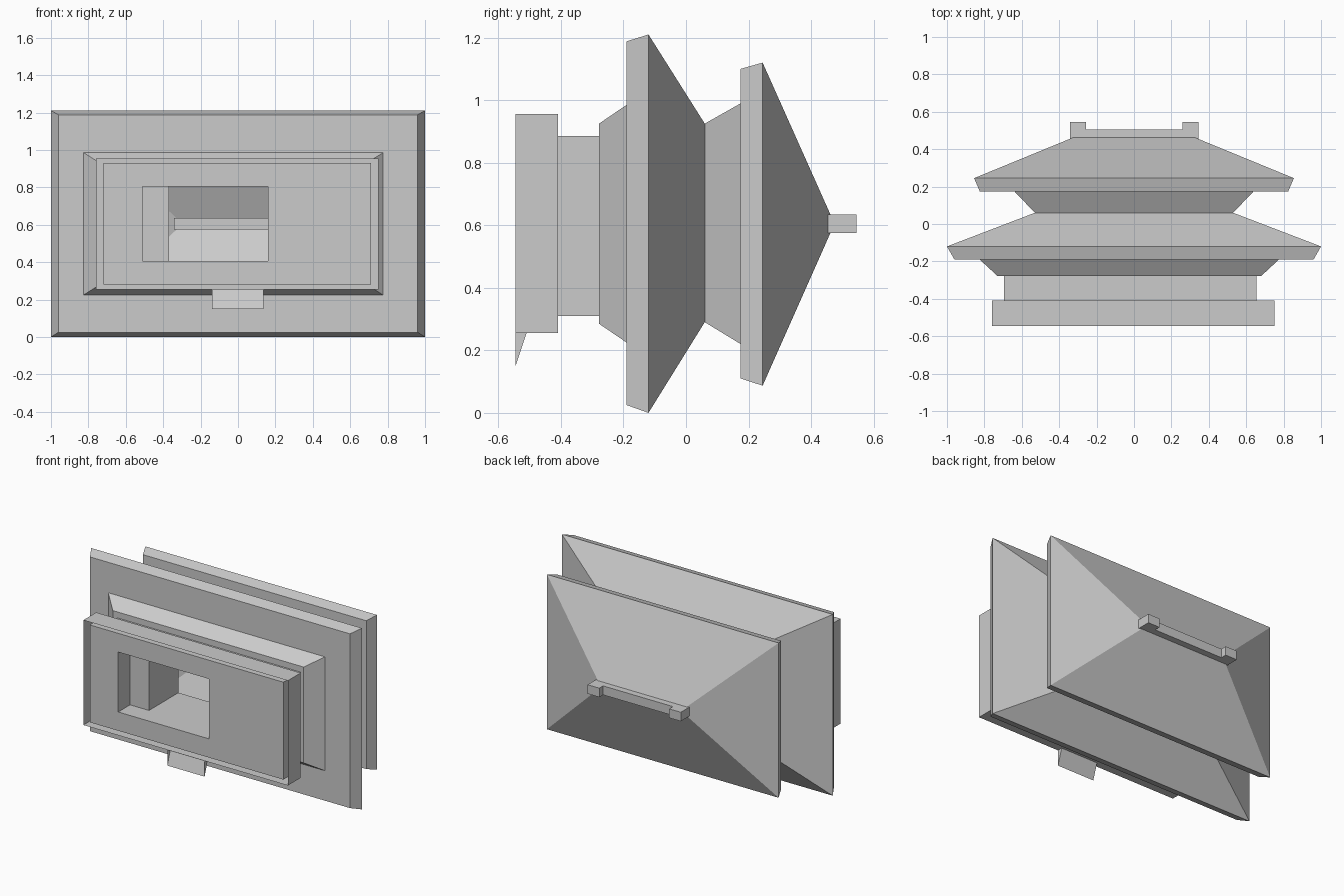
import bpy
import bmesh

cube = bpy.data.objects.get("Cube")
if cube:
    bpy.data.objects.remove(cube, do_unlink=True)

# One plain stone colour
stone = bpy.data.materials.new("plain_grey")
stone.use_nodes = True
GREY = (0.6, 0.6, 0.6, 1)
stone.diffuse_color = GREY
stone.node_tree.nodes["Principled BSDF"].inputs["Base Color"].default_value = GREY


def finish(name, bm):
    mesh = bpy.data.meshes.new(name)
    bm.to_mesh(mesh)
    bm.free()
    mesh.materials.append(stone)
    obj = bpy.data.objects.new(name, mesh)
    bpy.context.collection.objects.link(obj)
    return obj


def loft(name, rings):
    """Join rectangles, each (y, x0, x1, z0, z1), into an open shell."""
    bm = bmesh.new()
    loops = [[bm.verts.new((x, y, z)) for x, z in
              ((x0, z0), (x1, z0), (x1, z1), (x0, z1))]
             for y, x0, x1, z0, z1 in rings]
    for a, b in zip(loops, loops[1:]):
        for j in range(4):
            k = (j + 1) % 4
            bm.faces.new((a[j], b[j], b[k], a[k]))
    bmesh.ops.remove_doubles(bm, verts=bm.verts[:], dist=0.0005)
    return finish(name, bm)


def box(name, x0, x1, y0, y1, z0, z1):
    bm = bmesh.new()
    bmesh.ops.create_cube(bm, size=1)
    for v in bm.verts:
        v.co = ((x0, x1)[v.co.x > 0], (y0, y1)[v.co.y > 0], (z0, z1)[v.co.z > 0])
    return finish(name, bm)


# Outlines shared by neighbouring parts (x0, x1, z0, z1)
base = (-0.76, 0.75, 0.255, 0.955)
panel = (-0.72, 0.71, 0.28, 0.93)
opening = (-0.51, 0.16, 0.405, 0.805)
shaft = (-0.37, 0.16, 0.405, 0.805)
wall = (-0.695, 0.655, 0.31, 0.885)
neck = (-0.53, 0.53, 0.29, 0.925)
lower_soffit = (-0.825, 0.775, 0.225, 0.985)
upper_soffit = (-0.64, 0.64, 0.22, 0.99)

# Hollow platform with its inner panel and stepped opening
loft("base_platform", [(-0.545, *base), (-0.41, *base), (-0.41, *wall)])
loft("base_panel", [(-0.1, *shaft), (-0.41, *shaft), (-0.41, *opening),
                    (-0.535, *opening), (-0.535, *panel), (-0.41, *panel)])

# Walls and the flared support below the lower roof
loft("wall_body", [(-0.41, *wall), (-0.278, *wall)])
loft("lower_support", [(-0.278, *wall), (-0.278, -0.73, 0.68, 0.285, 0.925),
                       (-0.19, *lower_soffit)])

# Lower roof, neck and upper roof
loft("lower_roof", [(-0.19, *lower_soffit), (-0.19, -0.96, 0.96, 0.025, 1.188),
                    (-0.12, -1, 1, 0, 1.21), (0.06, *neck)])
loft("upper_support", [(0.06, *neck), (0.175, *upper_soffit)])
loft("upper_roof", [(0.175, *upper_soffit), (0.175, -0.825, 0.825, 0.11, 1.1),
                    (0.245, -0.855, 0.855, 0.087, 1.12),
                    (0.475, -0.295, 0.295, 0.605, 0.605)])

# Ridge beam with end blocks
box("ridge_beam", -0.26, 0.26, 0.45, 0.505, 0.575, 0.635)
for side, x in (("right", -0.3), ("left", 0.302)):
    box(f"ridge_block_{side}", x - 0.043, x + 0.043, 0.445, 0.545, 0.575, 0.635)

# Entrance ramp: sloping sheet with triangular cheeks
bm = bmesh.new()
ends = [[bm.verts.new((x, y, z)) for y, z in
         ((-0.545, 0.15), (-0.51, 0.255), (-0.545, 0.255))]
        for x in (-0.14, 0.135)]
(a, b, c), (d, e, f) = ends
bm.faces.new((a, d, e, b))
bm.faces.new((a, b, c))
bm.faces.new((d, f, e))
finish("entrance_ramp", bm)
